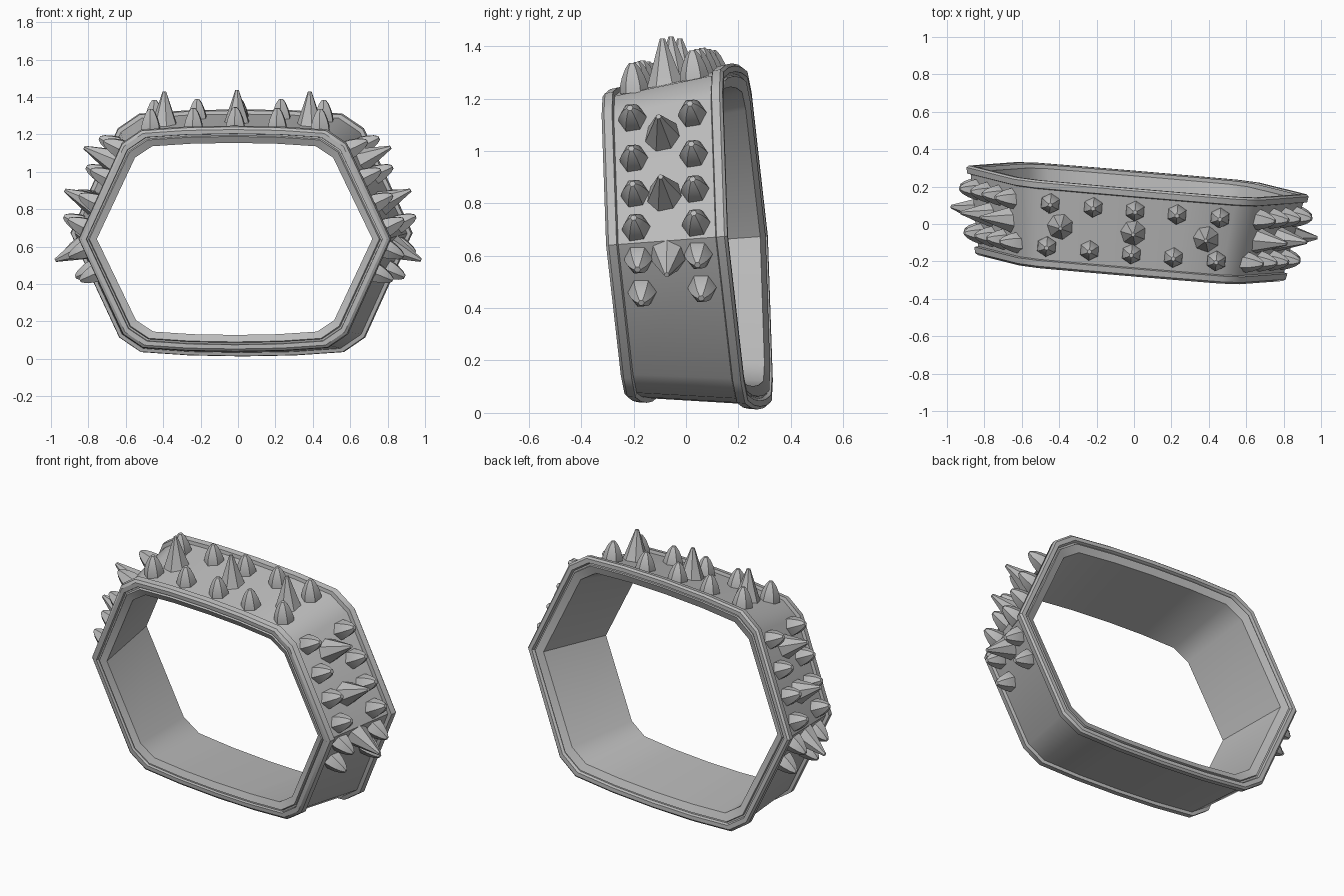
import bpy, bmesh, math
from mathutils import Matrix, Vector

if "Cube" in bpy.data.objects:
    bpy.data.objects.remove(bpy.data.objects["Cube"])

# Single grey material
grey = bpy.data.materials.new("metal_grey")
grey.diffuse_color = (0.5, 0.5, 0.5, 1)
grey.use_nodes = True
grey.node_tree.nodes["Principled BSDF"].inputs["Base Color"].default_value = grey.diffuse_color

# Whole bracelet is slightly turned and tipped
POSE = (Matrix.Translation((0, 0, 0.657)) @ Matrix.Rotation(-0.085, 4, 'Z')
        @ Matrix.Rotation(0.074, 4, 'X'))

# Quarter outline of the band, from the side ridge to the top centre
QUARTER = [(0.876, 0), (0.63, 0.535), (0.52, 0.61), (0.27, 0.627), (0, 0.632)]
upper = QUARTER + [(-x, z) for x, z in QUARTER[-2::-1]]
OUTLINE = upper + [(x, -z) for x, z in upper[-2:0:-1]]


def flare(y):
    """Band grows wider towards the back."""
    return 1 + 0.05 * y / 0.235


def finish(name, bm):
    bmesh.ops.recalc_face_normals(bm, faces=bm.faces)
    me = bpy.data.meshes.new(name)
    bm.transform(POSE)
    bm.to_mesh(me)
    bm.free()
    me.materials.append(grey)
    me.shade_smooth()
    me.set_sharp_from_angle(angle=math.radians(32))
    ob = bpy.data.objects.new(name, me)
    bpy.context.collection.objects.link(ob)
    return ob


def bridge(bm, a, b):
    n = len(a)
    for i in range(n):
        bm.faces.new((a[i], a[(i + 1) % n], b[(i + 1) % n], b[i]))


# Band: wall section (y, depth below the outline), mirrored front to back
half = [(0.19, 0.018), (0.195, 0), (0.226, 0), (0.237, 0.012), (0.237, 0.034),
        (0.222, 0.038), (0.222, 0.046), (0.232, 0.05), (0.215, 0.088)]
section = half + [(-y, d) for y, d in reversed(half)]
bm = bmesh.new()
rings = []
for y, d in section:
    s = flare(y)
    kx, kz = s - 1.1 * d / 0.876, s - d / 0.63
    rings.append([bm.verts.new((x * kx, y, z * kz)) for x, z in OUTLINE])
for i, r in enumerate(rings):
    bridge(bm, r, rings[(i + 1) % len(rings)])
finish("band", bm)


def spike(bm, pos, direction, sides, profile):
    """Faceted spike turned from (radius, height) pairs."""
    rot = Vector((0, 0, 1)).rotation_difference(Vector(direction)).to_matrix()
    loops = []
    for r, h in profile:
        loops.append([bm.verts.new(Vector(pos) + rot @ Vector((
            r * math.cos(math.tau * (k + 0.5) / sides),
            r * math.sin(math.tau * (k + 0.5) / sides), h))) for k in range(sides)])
    for a, b in zip(loops, loops[1:]):
        bridge(bm, a, b)
    bm.faces.new(loops[-1])
    bm.faces.new(loops[0][::-1])


def top_spot(x, y):
    s = flare(y)
    return (x, y, (0.632 - 0.02 * abs(x)) * s - 0.018), (0, 0, 1)


def side_spot(side, z, y):
    s = flare(y)
    (x0, _), (x1, z1) = QUARTER[:2]
    x = x0 * s - (x0 - x1) / z1 * abs(z) - 0.02
    n = Vector((side * z1, 0, math.copysign(x0 - x1, z))).normalized()
    return (side * x, y, z), n


BIG = [(0.074, -0.015), (0.068, 0), (0.010, 0.168)]
SMALL = [(0.056, -0.015), (0.054, 0.012), (0.044, 0.045), (0.028, 0.08), (0.012, 0.1)]

# Large spikes along the middle of the top and sides
bm = bmesh.new()
for x in (-0.39, 0, 0.39):
    spike(bm, *top_spot(x, 0), 7, BIG)
for side in (-1, 1):
    for z in (0.405, 0.175, -0.06):
        spike(bm, *side_spot(side, z, 0), 7, BIG)
finish("large_spikes", bm)

# Small studs in two rows, one either side of the large spikes
bm = bmesh.new()
for y in (-0.117, 0.117):
    for x in (-0.455, -0.225, 0, 0.225, 0.455):
        spike(bm, *top_spot(x, y), 6, SMALL)
    for side in (-1, 1):
        for z in (0.475, 0.32, 0.185, 0.055, -0.06, -0.187):
            spike(bm, *side_spot(side, z, y), 6, SMALL)
finish("small_studs", bm)
